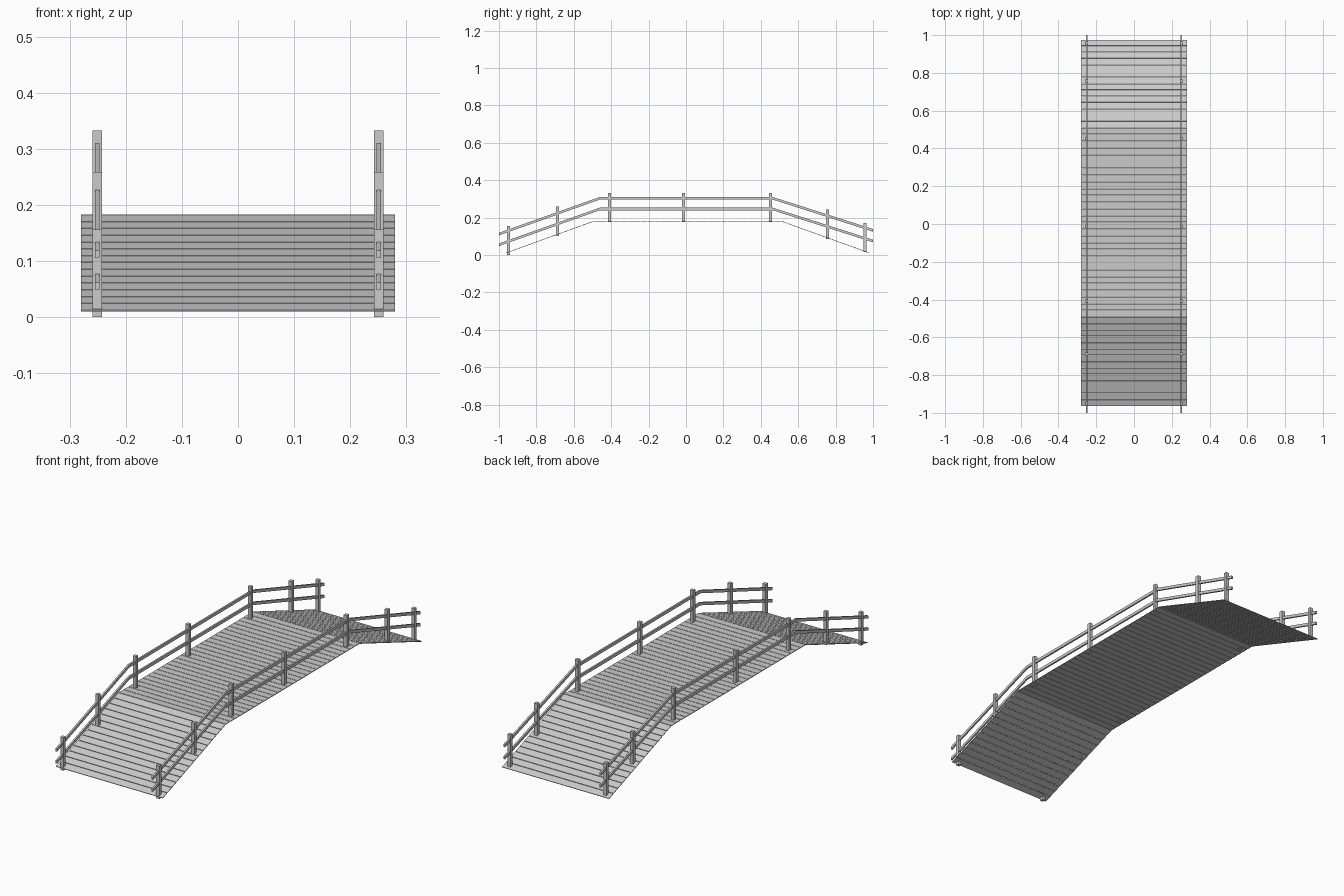
import bpy, bmesh
from mathutils import Vector, Matrix

if "Cube" in bpy.data.objects:
    bpy.data.objects.remove(bpy.data.objects["Cube"])


def finish(bm, name):
    bmesh.ops.recalc_face_normals(bm, faces=bm.faces)
    me = bpy.data.meshes.new(name)
    bm.to_mesh(me)
    bm.free()
    ob = bpy.data.objects.new(name, me)
    bpy.context.collection.objects.link(ob)
    return ob


def add_box(bm, centre, size, rot=None):
    m = Matrix.Translation(centre) @ (rot or Matrix()) @ Matrix.Diagonal((*size, 1))
    bmesh.ops.create_cube(bm, size=1, matrix=m)


def planks(name, start, end, count):
    """Row of thin boards laid from start to end, given as (y, z)."""
    a, b = Vector((0, *start)), Vector((0, *end))
    d = b - a
    rot = Vector((0, 1, 0)).rotation_difference(d).to_matrix().to_4x4()
    pitch = d.length / count
    bm = bmesh.new()
    for i in range(count):
        add_box(bm, a + d * ((i + 0.5) / count), (0.56, pitch - 0.0025, 0.003), rot)
    return finish(bm, name)


def rail(name, path, x):
    """Rectangular bar with mitred bends along a (y, z) path."""
    w, h = 0.004, 0.007
    bm = bmesh.new()
    rings = [[bm.verts.new((x + sx * w, y, z + sz * h))
              for sx, sz in ((-1, -1), (1, -1), (1, 1), (-1, 1))] for y, z in path]
    for r, s in zip(rings, rings[1:]):
        for k in range(4):
            bm.faces.new((r[k], r[(k + 1) % 4], s[(k + 1) % 4], s[k]))
    bm.faces.new(rings[0])
    bm.faces.new(rings[-1])
    return finish(bm, name)


# Walking deck: two ramps and a level middle
planks("front_ramp", (-0.963, 0.011), (-0.493, 0.181), 14)
planks("middle_deck", (-0.493, 0.181), (0.51, 0.181), 28)
planks("back_ramp", (0.51, 0.181), (0.976, 0.013), 14)

# Posts (y, bottom z) and rails on both sides
post_feet = [(-0.95, 0.0), (-0.688, 0.103), (-0.408, 0.177), (-0.013, 0.177),
             (0.452, 0.177), (0.757, 0.087), (0.957, 0.016)]
top_path = [(-1, 0.112), (-0.462, 0.303), (0.465, 0.303), (1, 0.132)]
low_path = [(-1, 0.055), (-0.462, 0.246), (0.465, 0.246), (1, 0.075)]
for side, x in (("left", -0.251), ("right", 0.251)):
    bm = bmesh.new()
    for y, z in post_feet:
        add_box(bm, Vector((x, y, z + 0.078)), (0.0165, 0.0165, 0.156))
    finish(bm, side + "_posts")
    rail(side + "_top_rail", top_path, x)
    rail(side + "_lower_rail", low_path, x)
